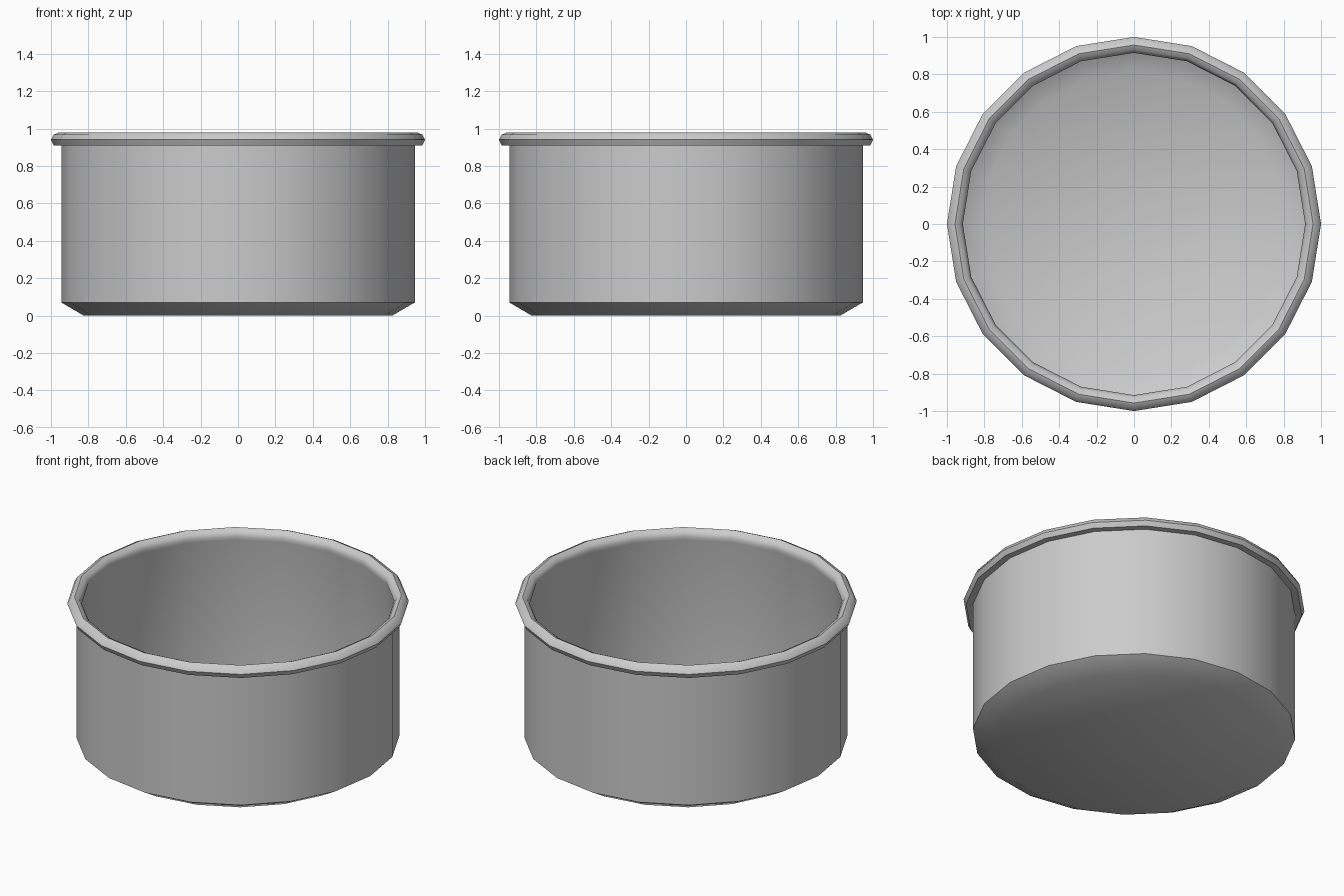
import bpy, bmesh, math

if "Cube" in bpy.data.objects:
    bpy.data.objects.remove(bpy.data.objects["Cube"])

SIDES = 20

def lathe(name, profile, closed=False):
    """Revolve (radius, z) points around z; radius 0 makes a pole."""
    bm = bmesh.new()
    rings = []
    for r, z in profile:
        if r == 0:
            rings.append([bm.verts.new((0, 0, z))] * SIDES)
        else:
            rings.append([bm.verts.new((r * math.cos(i * math.tau / SIDES),
                                        r * math.sin(i * math.tau / SIDES), z))
                          for i in range(SIDES)])
    pairs = list(zip(rings, rings[1:]))
    if closed:
        pairs.append((rings[-1], rings[0]))
    for a, b in pairs:
        for i in range(SIDES):
            j = (i + 1) % SIDES
            bm.faces.new(dict.fromkeys((a[i], a[j], b[j], b[i])))
    bmesh.ops.recalc_face_normals(bm, faces=bm.faces)
    mesh = bpy.data.meshes.new(name)
    bm.to_mesh(mesh)
    bm.free()
    ob = bpy.data.objects.new(name, mesh)
    bpy.context.collection.objects.link(ob)
    bpy.ops.object.select_all(action='DESELECT')
    ob.select_set(True)
    bpy.context.view_layer.objects.active = ob
    bpy.ops.object.shade_smooth_by_angle(angle=math.radians(50))
    return ob

# Thin-walled pan with a bevelled foot, plus the rolled lip, as one profile
lathe("pan_body", [
    (0, 0), (0.825, 0), (0.945, 0.07), (0.945, 0.91),           # outside
    (0.985, 0.91), (1.0, 0.94), (0.985, 0.967), (0.957, 0.98),  # rolled lip
    (0.93, 0.967), (0.915, 0.94), (0.922, 0.915),
    (0.925, 0.08), (0.815, 0.015), (0, 0.015),                  # inside
])
